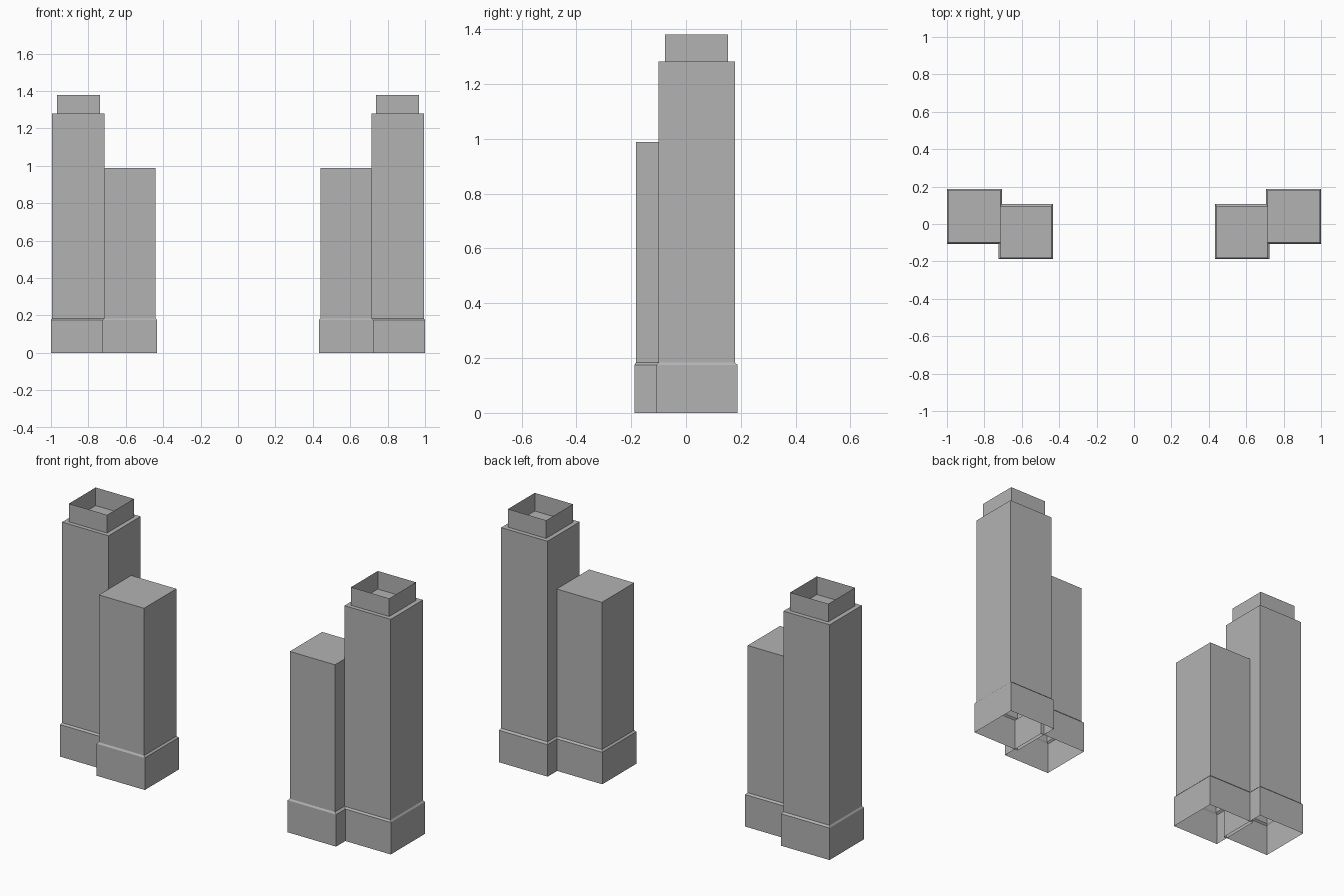
import bpy
import bmesh

if "Cube" in bpy.data.objects:
    bpy.data.objects.remove(bpy.data.objects["Cube"])

concrete = bpy.data.materials.new("concrete_grey")
concrete.diffuse_color = (0.45, 0.45, 0.45, 1)
concrete.use_nodes = True
concrete.node_tree.nodes["Principled BSDF"].inputs["Base Color"].default_value = concrete.diffuse_color


def shell(name, rings, capped):
    """Stack rectangular rings (x0, x1, y0, y1, z) into an open-bottomed shell, mirrored in x."""
    bm = bmesh.new()
    loops = [[bm.verts.new(p) for p in ((x0, y0, z), (x1, y0, z), (x1, y1, z), (x0, y1, z))]
             for x0, x1, y0, y1, z in rings]
    for low, high in zip(loops, loops[1:]):
        for i in range(4):
            j = (i + 1) % 4
            bm.faces.new((low[i], low[j], high[j], high[i]))
    if capped:
        bm.faces.new(loops[-1])
    mesh = bpy.data.meshes.new(name)
    bm.to_mesh(mesh)
    bm.free()
    mesh.materials.append(concrete)
    obj = bpy.data.objects.new(name, mesh)
    bpy.context.collection.objects.link(obj)
    mirror = obj.modifiers.new("mirror", "MIRROR")
    mirror.use_mirror_merge = False
    return obj


def tower(name, base, body, height):
    # wide plinth, small sloped ledge, then the straight shaft with a flat roof
    shell(name, [(*base, 0), (*base, 0.175), (*body, 0.184), (*body, height)], True)


# Tall and low blocks stand corner to corner on each side
tower("tall_tower", (-1.0, -0.705, -0.108, 0.188), (-0.994, -0.714, -0.10, 0.178), 1.281)
tower("low_tower", (-0.725, -0.432, -0.188, 0.106), (-0.714, -0.441, -0.182, 0.097), 0.989)

# Open parapet on the tall roof
crown = (-0.969, -0.738, -0.077, 0.154)
shell("roof_parapet", [(*crown, 1.281), (*crown, 1.38)], False)
